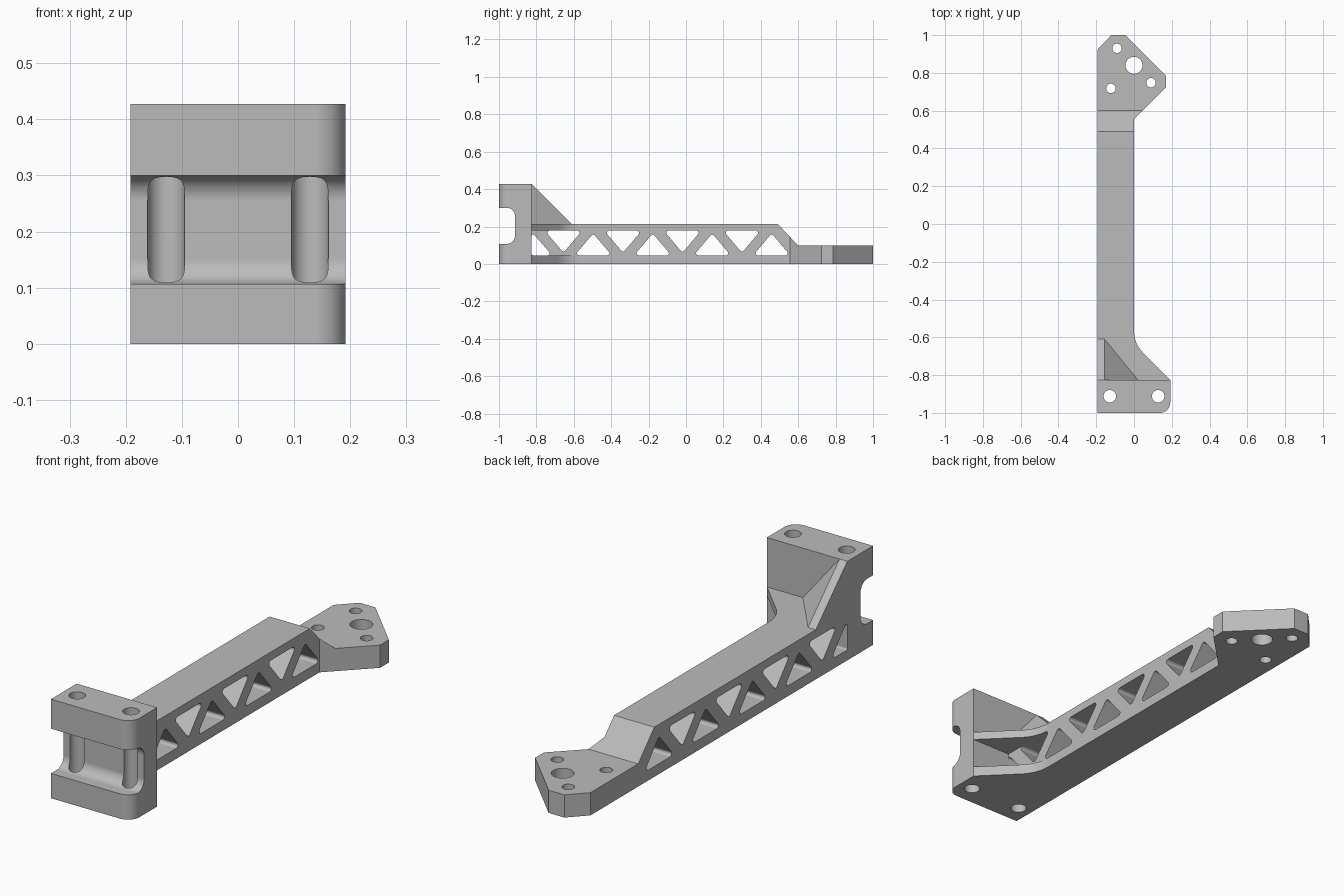
import bpy, bmesh, math
from mathutils import Vector

cube = bpy.data.objects.get("Cube")
if cube:
    bpy.data.objects.remove(cube, do_unlink=True)

HALF = 0.192      # half width
BEAM = 0.214      # beam height
BLOCK = 0.427     # clamp block height
BACK = -0.825     # rear face of the clamp block
LOW, HIGH = 0.045, 0.178   # truss window limits


def rounded(corners, steps=10):
    """Outline from (u, v, radius) corners, with tangent arcs where radius > 0."""
    out = []
    for i, (u, v, r) in enumerate(corners):
        p = Vector((u, v))
        if not r:
            out.append(p)
            continue
        a = (Vector(corners[i - 1][:2]) - p).normalized()
        b = (Vector(corners[(i + 1) % len(corners)][:2]) - p).normalized()
        half = a.angle(b) / 2
        centre = p + (a + b).normalized() * r / math.sin(half)
        start = (p + a * r / math.tan(half) - centre).normalized()
        end = (p + b * r / math.tan(half) - centre).normalized()
        sweep = math.pi - 2 * half
        for k in range(steps + 1):
            t = sweep * k / steps
            ray = start * math.sin(sweep - t) + end * math.sin(t)
            out.append(centre + ray * r / math.sin(sweep))
    return out


def circle(x, y, r, n=40):
    return [Vector((x + r * math.cos(2 * math.pi * k / n),
                    y + r * math.sin(2 * math.pi * k / n))) for k in range(n)]


def make_object(name, bm):
    bmesh.ops.recalc_face_normals(bm, faces=bm.faces)
    mesh = bpy.data.meshes.new(name)
    bm.to_mesh(mesh)
    bm.free()
    obj = bpy.data.objects.new(name, mesh)
    bpy.context.collection.objects.link(obj)
    return obj


def prisms(name, outlines, axis, lo, hi):
    """Closed prisms along x (outline in y, z) or z (outline in x, y)."""
    bm = bmesh.new()
    for outline in outlines:
        rings = []
        for w in (lo, hi):
            rings.append([bm.verts.new((w, u, v) if axis == "x" else (u, v, w))
                          for u, v in outline])
        first, last = rings
        bm.faces.new(first[::-1])
        bm.faces.new(last)
        for i in range(len(first)):
            bm.faces.new((first[i - 1], first[i], last[i], last[i - 1]))
    return make_object(name, bm)


def combine(target, tool, operation):
    mod = target.modifiers.new(operation, "BOOLEAN")
    mod.object, mod.operation, mod.solver = tool, operation, "EXACT"
    graph = bpy.context.evaluated_depsgraph_get()
    mesh = bpy.data.meshes.new_from_object(target.evaluated_get(graph))
    target.modifiers.clear()
    target.data = mesh
    bpy.data.objects.remove(tool, do_unlink=True)


# Plan of the whole arm: clamp block, flare, beam, mounting plate
plan = rounded([
    (-HALF, -1, 0), (HALF, -1, 0.055), (HALF, BACK, 0), (0, BACK + HALF, 0.165),
    (0, 0.555, 0), (0.17, 0.725, 0), (0.17, 0.785, 0), (-0.045, 1, 0),
    (-0.12, 1, 0), (-HALF, 0.925, 0)])
arm = prisms("bracket_arm", [plan], "z", 0, BLOCK)

# Side profile with the clamp channel at the front
side = rounded([
    (-1.1, -0.1, 0), (1.1, -0.1, 0), (1.1, 0.098, 0), (0.6, 0.098, 0), (0.49, BEAM, 0),
    (BACK, BEAM, 0), (BACK, 0.5, 0), (-1.1, 0.5, 0), (-1.1, 0.3, 0),
    (-0.914, 0.3, 0.045), (-0.914, 0.107, 0.045), (-1.1, 0.107, 0)])
combine(arm, prisms("side_profile", [side], "x", -0.4, 0.4), "INTERSECT")

# Gusset behind the clamp block, sunk a little into block and beam
bm = bmesh.new()
rib = -0.155
for x, y, z in [(-HALF, -0.61, BEAM), (rib, -0.61, BEAM), (0.02, BACK, BEAM),
                (-HALF, BACK, BLOCK), (rib, BACK, BLOCK)]:
    bm.verts.new((x, y, z))
    bm.verts.new((x, y, BEAM - 0.015))
    if y == BACK:
        bm.verts.new((x, BACK - 0.03, z))
        bm.verts.new((x, BACK - 0.03, BEAM - 0.015))
bmesh.ops.remove_doubles(bm, verts=bm.verts, dist=0.0001)
hull = bmesh.ops.convex_hull(bm, input=bm.verts)
spare = {g for k in ("geom_interior", "geom_unused") for g in hull[k]
         if isinstance(g, bmesh.types.BMVert)}
bmesh.ops.delete(bm, geom=list(spare), context="VERTS")
bmesh.ops.dissolve_limit(bm, angle_limit=0.01, verts=bm.verts, edges=bm.edges)
combine(arm, make_object("gusset", bm), "UNION")

# Truss windows, alternating point up and point down
windows = [rounded([(BACK, LOW, 0.008), (-0.715, LOW, 0.012), (BACK, 0.172, 0.008)], 5)]
for i in range(8):
    y = -0.655 + i * 0.159
    base, tip = (HIGH, HIGH - 0.118) if i % 2 == 0 else (LOW, LOW + 0.118)
    windows.append(rounded([(y - 0.1, base, 0.012), (y + 0.1, base, 0.012),
                            (y, tip, 0.012)], 5))
combine(arm, prisms("truss_windows", windows, "x", -0.4, 0.4), "DIFFERENCE")

# Pocket between the flanges of the flare
pocket = rounded([(BACK, LOW, 0), (-0.55, LOW, 0), (-0.55, HIGH, 0), (BACK, HIGH, 0)])
combine(arm, prisms("flare_pocket", [pocket], "x", 0, 0.4), "DIFFERENCE")

# Screw holes through the clamp block and the mounting plate
holes = [circle(s * 0.128, -0.912, 0.033) for s in (-1, 1)]
holes += [circle(0, 0.84, 0.045), circle(-0.09, 0.93, 0.025),
          circle(-0.122, 0.718, 0.025), circle(0.09, 0.748, 0.025)]
combine(arm, prisms("screw_holes", holes, "z", -0.1, 0.6), "DIFFERENCE")

# Grey material and shading
grey = bpy.data.materials.new("plain_grey")
grey.use_nodes = True
colour = (0.5, 0.5, 0.5, 1)
grey.diffuse_color = colour
grey.node_tree.nodes["Principled BSDF"].inputs["Base Color"].default_value = colour
arm.data.materials.clear()
arm.data.materials.append(grey)

bpy.ops.object.select_all(action="DESELECT")
arm.select_set(True)
bpy.context.view_layer.objects.active = arm
bpy.ops.object.shade_smooth_by_angle(angle=math.radians(30))
weighted = arm.modifiers.new("even_normals", "WEIGHTED_NORMAL")
weighted.keep_sharp = True
